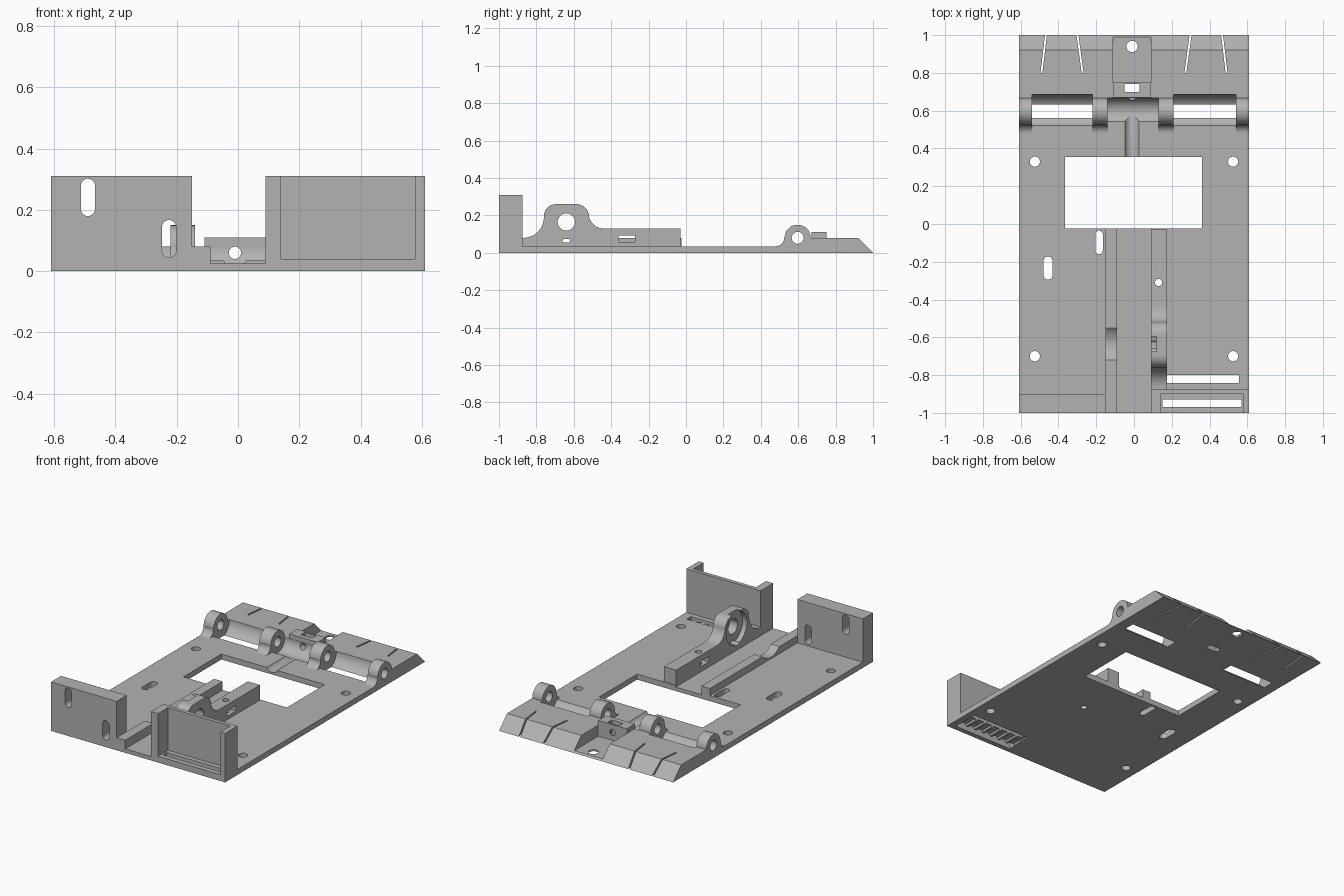
import bpy
import bmesh
from math import radians, cos, sin

cube = bpy.data.objects.get("Cube")
if cube:
    bpy.data.objects.remove(cube, do_unlink=True)

grey = bpy.data.materials.new("plain grey")
grey.use_nodes = True
colour = (0.45, 0.45, 0.45, 1)
grey.diffuse_color = colour
grey.node_tree.nodes["Principled BSDF"].inputs["Base Color"].default_value = colour

cutters = []


def arc(u, v, r, a0, a1, n=14):
    steps = [radians(a0 + (a1 - a0) * i / n) for i in range(n + 1)]
    return [(u + r * cos(a), v + r * sin(a)) for a in steps]


def prism(name, axis, pts, lo, hi):
    """Extrude a 2D outline along one axis."""
    place = {"X": lambda p, t: (t, p[0], p[1]),
             "Y": lambda p, t: (p[0], t, p[1]),
             "Z": lambda p, t: (p[0], p[1], t)}[axis]
    bm = bmesh.new()
    a = [bm.verts.new(place(p, lo)) for p in pts]
    b = [bm.verts.new(place(p, hi)) for p in pts]
    bm.faces.new(a)
    bm.faces.new(b[::-1])
    for i in range(len(pts)):
        j = (i + 1) % len(pts)
        bm.faces.new((a[j], a[i], b[i], b[j]))
    bmesh.ops.recalc_face_normals(bm, faces=bm.faces)
    mesh = bpy.data.meshes.new(name)
    bm.to_mesh(mesh)
    bm.free()
    mesh.materials.append(grey)
    ob = bpy.data.objects.new(name, mesh)
    bpy.context.collection.objects.link(ob)
    return ob


def box(name, x0, x1, y0, y1, z0, z1):
    return prism(name, "Z", [(x0, y0), (x1, y0), (x1, y1), (x0, y1)], z0, z1)


def as_cutter(ob):
    ob.hide_render = True
    cutters.append(ob)
    return ob


def box_cut(*dims):
    return as_cutter(box("cutter", *dims))


def round_cut(axis, u, v, r, lo, hi):
    return as_cutter(prism("cutter", axis, arc(u, v, r, 0, 352.5, 47), lo, hi))


def slot_cut(axis, u, v0, v1, r, lo, hi):
    pts = arc(u, v1 - r, r, 0, 180) + arc(u, v0 + r, r, 180, 360)
    return as_cutter(prism("cutter", axis, pts, lo, hi))


def cut(ob, tools):
    bpy.context.view_layer.objects.active = ob
    for tool in tools:
        mod = ob.modifiers.new("cut", "BOOLEAN")
        mod.operation = "DIFFERENCE"
        mod.solver = "EXACT"
        mod.object = tool
        bpy.ops.object.modifier_apply(modifier=mod.name)


# Shared cutters
hinge_y, hinge_z = 0.597, 0.08
hinge_bore = round_cut("X", hinge_y, hinge_z, 0.032, -0.7, 0.7)
wire_slot = box_cut(0.15, 0.57, -0.968, -0.93, -0.1, 0.1)
pin_hole = round_cut("Z", 0.13, -0.31, 0.019, -0.1, 0.3)
latch_window = box_cut(-0.05, 0.03, 0.70, 0.74, -0.1, 0.2)
latch_bore = round_cut("Y", -0.01, 0.06, 0.02, 0.6, 0.8)
grooves = [box_cut(x, x + 0.045, -0.968, -0.80, -0.1, 0.014)
           for x in [0.155 + 0.061 * i for i in range(7)]]

# Base plate with the thicker, chamfered rear edge
base = prism("base_plate", "X", [(-1, 0), (1, 0), (0.92, 0.08), (0.6, 0.08),
                                 (0.6, 0.035), (-1, 0.035)], -0.61, 0.61)
base_cuts = [hinge_bore, wire_slot, pin_hole, latch_window, latch_bore] + grooves
base_cuts += [
    box_cut(-0.365, 0.36, -0.025, 0.355, -0.1, 0.2),           # large opening
    box_cut(-0.09, 0.09, -1.1, 0.0, 0.025, 0.2),               # central channel
    box_cut(0.17, 0.555, -0.842, -0.80, -0.1, 0.2),            # rear wire slot
    box_cut(-0.11, 0.09, 0.75, 1.1, 0.01, 0.2),                # latch pocket
    round_cut("Z", -0.01, 0.94, 0.03, -0.1, 0.2),
    round_cut("Y", -0.01, 0.055, 0.042, 0.3, 0.6),             # cable groove
    round_cut("X", hinge_y, hinge_z, 0.071, -0.14, 0.13),      # hinge clearances
    round_cut("X", hinge_y, hinge_z, 0.088, -0.54, -0.22),
    round_cut("X", hinge_y, hinge_z, 0.088, 0.21, 0.54),
    slot_cut("Z", -0.455, -0.295, -0.172, 0.024, -0.1, 0.2),
    slot_cut("Z", -0.185, -0.16, -0.035, 0.02, -0.1, 0.2),
]
for x in (-0.525, 0.525):
    for y in (-0.7, 0.33):
        base_cuts.append(round_cut("Z", x, y, 0.027, -0.1, 0.2))
# Slanted slits in the rear edge
for side in (-1, 1):
    for inner, outer in ((0.272, 0.302), (0.49, 0.464)):
        w = 0.005
        pts = [(side * inner - w, 0.8), (side * inner + w, 0.8),
               (side * outer + w, 1.02), (side * outer - w, 1.02)]
        base_cuts.append(as_cutter(prism("cutter", "Z", pts, -0.1, 0.2)))
cut(base, base_cuts)

# Hinge knuckles with a flared front foot
knuckle = ([(0.48, 0.0)] + arc(0.48, 0.08, 0.045, -90, 0)
           + arc(hinge_y, hinge_z, 0.07, 180, 0, 24) + [(0.667, 0.0)])
for i, (x0, x1) in enumerate([(-0.61, -0.54), (-0.22, -0.14),
                              (0.13, 0.21), (0.54, 0.61)]):
    cut(prism(f"hinge_knuckle_{i + 1}", "X", knuckle, x0, x1), [hinge_bore])

# Latch block behind the hinge
cut(box("latch_block", -0.11, 0.09, 0.67, 0.75, 0.005, 0.11),
    [latch_window, latch_bore])

# Tall bearing rail beside the channel
rail = ([(-0.875, 0.01), (-0.03, 0.01), (-0.03, 0.13)]
        + arc(-0.44, 0.21, 0.08, 270, 180)
        + arc(-0.585, 0.195, 0.065, 0, 90)
        + arc(-0.695, 0.195, 0.065, 90, 180)
        + arc(-0.87, 0.19, 0.11, 0, -90) + [(-0.875, 0.08)])
oval = arc(-0.63, 0.065, 0.01, -90, 90) + arc(-0.65, 0.065, 0.01, 90, 270)
cut(prism("bearing_rail", "X", rail, 0.09, 0.175), [
    pin_hole,
    round_cut("X", -0.64, 0.165, 0.046, 0.0, 0.3),
    round_cut("X", -0.635, 0.165, 0.103, 0.0, 0.12),
    box_cut(0.0, 0.3, -0.36, -0.272, 0.057, 0.092),
    as_cutter(prism("cutter", "X", oval, 0.0, 0.3)),
])

# Low rail on the other side of the channel
cut(box("low_rail", -0.15, -0.09, -1, -0.025, 0.005, 0.08),
    [round_cut("X", -0.635, 0.165, 0.12, -0.3, 0.0)])

# Front walls: one slotted, one with an open pocket
cut(box("slotted_wall", -0.61, -0.15, -1, -0.9, 0.005, 0.31), [
    slot_cut("Y", -0.49, 0.18, 0.302, 0.023, -1.1, -0.8),
    slot_cut("Y", -0.225, 0.045, 0.167, 0.023, -1.1, -0.8),
])
cut(box("pocket_wall", 0.09, 0.61, -1, -0.875, 0.005, 0.31),
    [box_cut(0.14, 0.577, -1.1, -0.9, 0.04, 0.4), wire_slot] + grooves)

for ob in cutters:
    bpy.data.objects.remove(ob, do_unlink=True)

# Smooth the round surfaces, keep the edges crisp
for ob in bpy.context.collection.objects:
    if ob.type == "MESH":
        bpy.ops.object.select_all(action="DESELECT")
        ob.select_set(True)
        bpy.context.view_layer.objects.active = ob
        bpy.ops.object.shade_smooth_by_angle(angle=radians(30))
